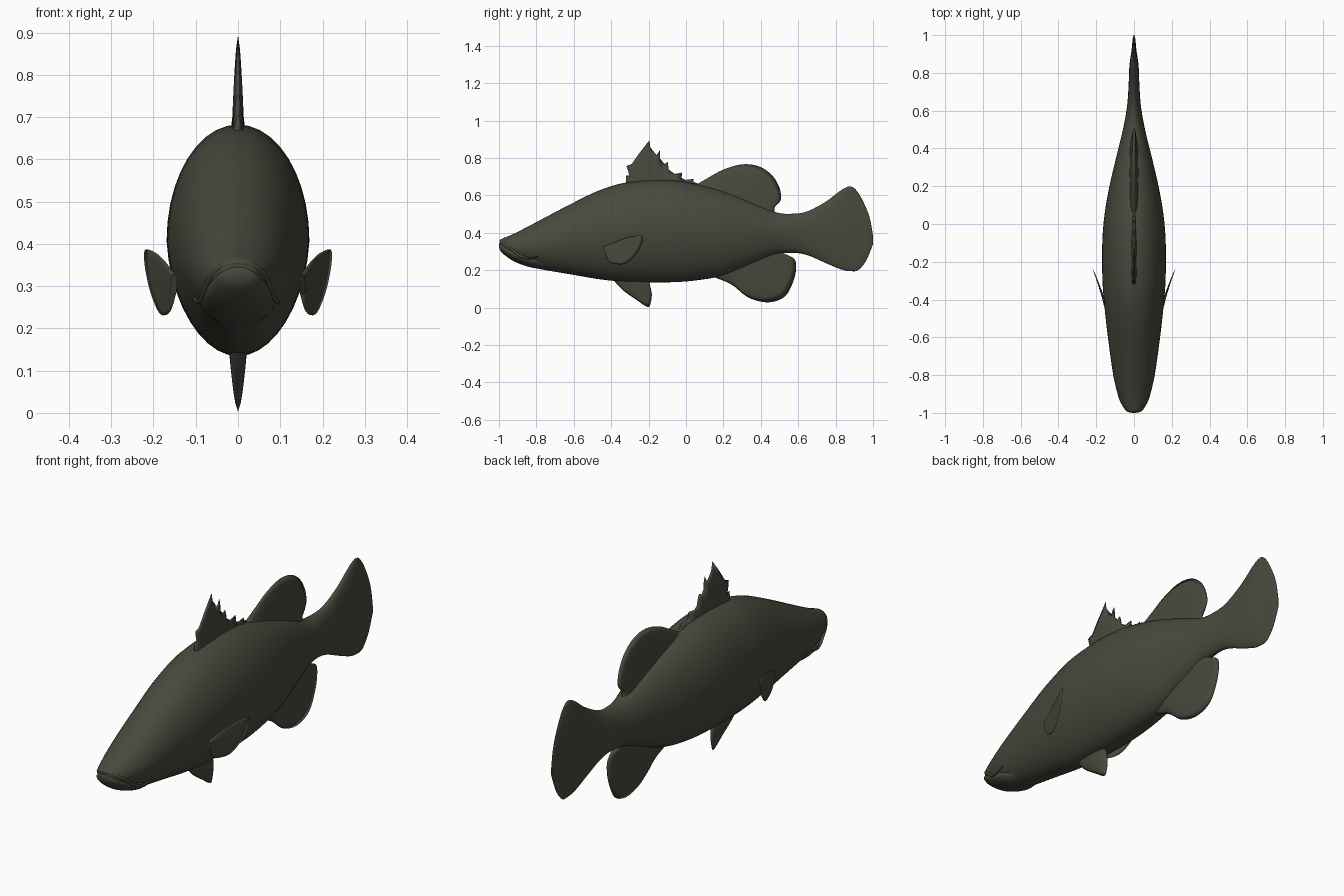
import bpy, bmesh, math
from mathutils import Vector

skin = bpy.data.materials.new("dark olive skin")
skin.diffuse_color = (0.068, 0.066, 0.047, 1)


def spline(pts, sub):
    """Catmull-Rom resampling of a list of tuples."""
    P = [Vector(p) for p in pts]
    out = []
    for i in range(len(P) - 1):
        p0, p1, p2, p3 = P[max(i - 1, 0)], P[i], P[i + 1], P[min(i + 2, len(P) - 1)]
        for k in range(sub):
            t = k / sub
            out.append(0.5 * (2 * p1 + (p2 - p0) * t + (2 * p0 - 5 * p1 + 4 * p2 - p3) * t * t
                              + (3 * p1 - p0 - 3 * p2 + p3) * t ** 3))
    return out + [P[-1]]


def finish(name, bm):
    bmesh.ops.remove_doubles(bm, verts=bm.verts, dist=1e-5)
    bmesh.ops.recalc_face_normals(bm, faces=bm.faces)
    me = bpy.data.meshes.new(name)
    bm.to_mesh(me)
    bm.free()
    me.materials.append(skin)
    for p in me.polygons:
        p.use_smooth = True
    ob = bpy.data.objects.new(name, me)
    bpy.context.collection.objects.link(ob)
    return ob


def skin_rings(bm, rings, closed=True):
    rows = [[bm.verts.new(p) for p in r] for r in rings]
    n = len(rows[0])
    for a, b in zip(rows, rows[1:]):
        for i in range(n if closed else n - 1):
            j = (i + 1) % n
            bm.faces.new((a[i], a[j], b[j], b[i]))
    return rows


def loft(name, stations, sides=40, sub=4):
    """Elliptic sections: (y, top, bottom, half width)."""
    bm = bmesh.new()
    rings = []
    for y, top, bot, w in [spline([tuple(s[:3]) for s in stations], sub)[i].to_tuple() + (v[0],)
                           for i, v in enumerate(spline([(s[3], 0) for s in stations], sub))]:
        ring = []
        for k in range(sides):
            a = 2 * math.pi * k / sides
            c, s = math.cos(a), math.sin(a)
            ring.append((w * c * (1 - 0.08 * max(0, -s)), y, (top + bot) / 2 + (top - bot) / 2 * s))
        rings.append(ring)
    rows = skin_rings(bm, rings)
    bm.faces.new(rows[0])
    bm.faces.new(rows[-1])
    return finish(name, bm)


def fin(name, base_a, base_b, tips, thick, smooth=True, place=lambda p: p):
    """Lens-shaped blade between a base line and an outline in the y-z plane."""
    tips = spline(tips, 4) if smooth else [Vector(t) for t in tips]
    a, b = Vector(base_a), Vector(base_b)
    n = len(tips) - 1
    bm = bmesh.new()
    for side in (1, -1):
        rings = []
        for r in range(9):
            s = r / 8
            x = side * thick * (1 - s) ** 0.6
            ring = []
            for i, t in enumerate(tips):
                q = a.lerp(b, i / n).lerp(t, s)
                ring.append(place((x, q.x, q.y)))
            rings.append(ring)
        skin_rings(bm, rings, closed=False)
    return finish(name, bm)


# Body running from the snout into the tail fan
loft("body", [
    (-0.995, 0.358, 0.335, 0.012), (-0.985, 0.368, 0.305, 0.04), (-0.95, 0.382, 0.272, 0.066),
    (-0.9, 0.405, 0.243, 0.085), (-0.8, 0.457, 0.21, 0.11), (-0.6, 0.562, 0.175, 0.138),
    (-0.45, 0.632, 0.15, 0.155), (-0.3, 0.672, 0.137, 0.167), (-0.1, 0.682, 0.135, 0.168),
    (0.05, 0.662, 0.145, 0.156), (0.2, 0.622, 0.172, 0.13), (0.35, 0.565, 0.23, 0.095),
    (0.48, 0.51, 0.282, 0.063), (0.57, 0.502, 0.293, 0.045), (0.65, 0.515, 0.28, 0.034),
    (0.75, 0.568, 0.237, 0.028), (0.83, 0.628, 0.204, 0.025), (0.88, 0.648, 0.195, 0.019),
    (0.92, 0.615, 0.2, 0.013), (0.96, 0.54, 0.245, 0.009), (0.985, 0.47, 0.3, 0.006),
    (1.0, 0.38, 0.34, 0.002)])

# Lower jaw pushed slightly forward under the lip
loft("lower_jaw", [
    (-1.0, 0.345, 0.325, 0.01), (-0.99, 0.345, 0.3, 0.042), (-0.95, 0.335, 0.266, 0.066),
    (-0.9, 0.315, 0.238, 0.08), (-0.82, 0.29, 0.213, 0.085), (-0.72, 0.27, 0.2, 0.06)], sides=28)

# Upper lip ridge
half = [(0.0, -0.988, 0.356), (0.04, -0.975, 0.345), (0.067, -0.935, 0.315),
        (0.084, -0.885, 0.275), (0.096, -0.84, 0.262), (0.102, -0.79, 0.272)]
path = spline([(-x, y, z) for x, y, z in half[:0:-1]] + half, 4)
bm = bmesh.new()
rings = []
for i, p in enumerate(path):
    d = (path[min(i + 1, len(path) - 1)] - path[max(i - 1, 0)]).normalized()
    u = d.cross(Vector((0, 0.3, 1))).normalized()
    v = d.cross(u)
    r = 0.003 + 0.006 * math.sin(math.pi * i / (len(path) - 1))
    rings.append([p + r * (u * math.cos(k * math.pi / 4) + v * math.sin(k * math.pi / 4)) for k in range(8)])
skin_rings(bm, rings)
finish("upper_lip", bm)

# Spiny front dorsal fin
fin("front_dorsal_fin", (-0.31, 0.64), (0.06, 0.63), [
    (-0.32, 0.665), (-0.322, 0.705), (-0.302, 0.705), (-0.318, 0.757), (-0.29, 0.768), (-0.25, 0.825),
    (-0.196, 0.894), (-0.19, 0.855), (-0.157, 0.815), (-0.138, 0.845), (-0.142, 0.80), (-0.115, 0.768),
    (-0.097, 0.778), (-0.093, 0.738), (-0.06, 0.715), (-0.02, 0.722), (-0.03, 0.695), (0.0, 0.683),
    (0.04, 0.688), (0.04, 0.672), (0.07, 0.66)], 0.016, smooth=False)

# Rounded rear dorsal fin
fin("rear_dorsal_fin", (0.04, 0.62), (0.46, 0.47), [
    (0.05, 0.655), (0.12, 0.695), (0.2, 0.738), (0.3, 0.766), (0.39, 0.755), (0.46, 0.708),
    (0.5, 0.64), (0.507, 0.575), (0.475, 0.538), (0.475, 0.5)], 0.026)

# Anal fin
fin("anal_fin", (0.15, 0.21), (0.48, 0.33), [
    (0.13, 0.17), (0.24, 0.125), (0.32, 0.062), (0.39, 0.034), (0.46, 0.03), (0.53, 0.06),
    (0.57, 0.13), (0.588, 0.2), (0.583, 0.255), (0.545, 0.28), (0.49, 0.3)], 0.026)

# Pelvic fin
fin("pelvic_fin", (-0.37, 0.18), (-0.2, 0.18), [
    (-0.395, 0.155), (-0.34, 0.095), (-0.27, 0.045), (-0.205, 0.003), (-0.188, 0.03),
    (-0.183, 0.075), (-0.195, 0.13), (-0.2, 0.16)], 0.024)

# Pectoral fins, splayed out from each flank
for name, s in (("right_pectoral_fin", 1), ("left_pectoral_fin", -1)):
    fin(name, (-0.44, 0.325), (-0.43, 0.285), [
        (-0.435, 0.328), (-0.39, 0.345), (-0.32, 0.373), (-0.25, 0.387), (-0.23, 0.378), (-0.238, 0.335),
        (-0.27, 0.28), (-0.32, 0.237), (-0.37, 0.232), (-0.41, 0.245), (-0.43, 0.28)], 0.007,
        place=lambda p, s=s: (s * (0.15 + p[0] + 0.26 * (p[1] + 0.44) + 0.4 * (p[1] + 0.44) ** 2),
                              p[1], p[2]))
